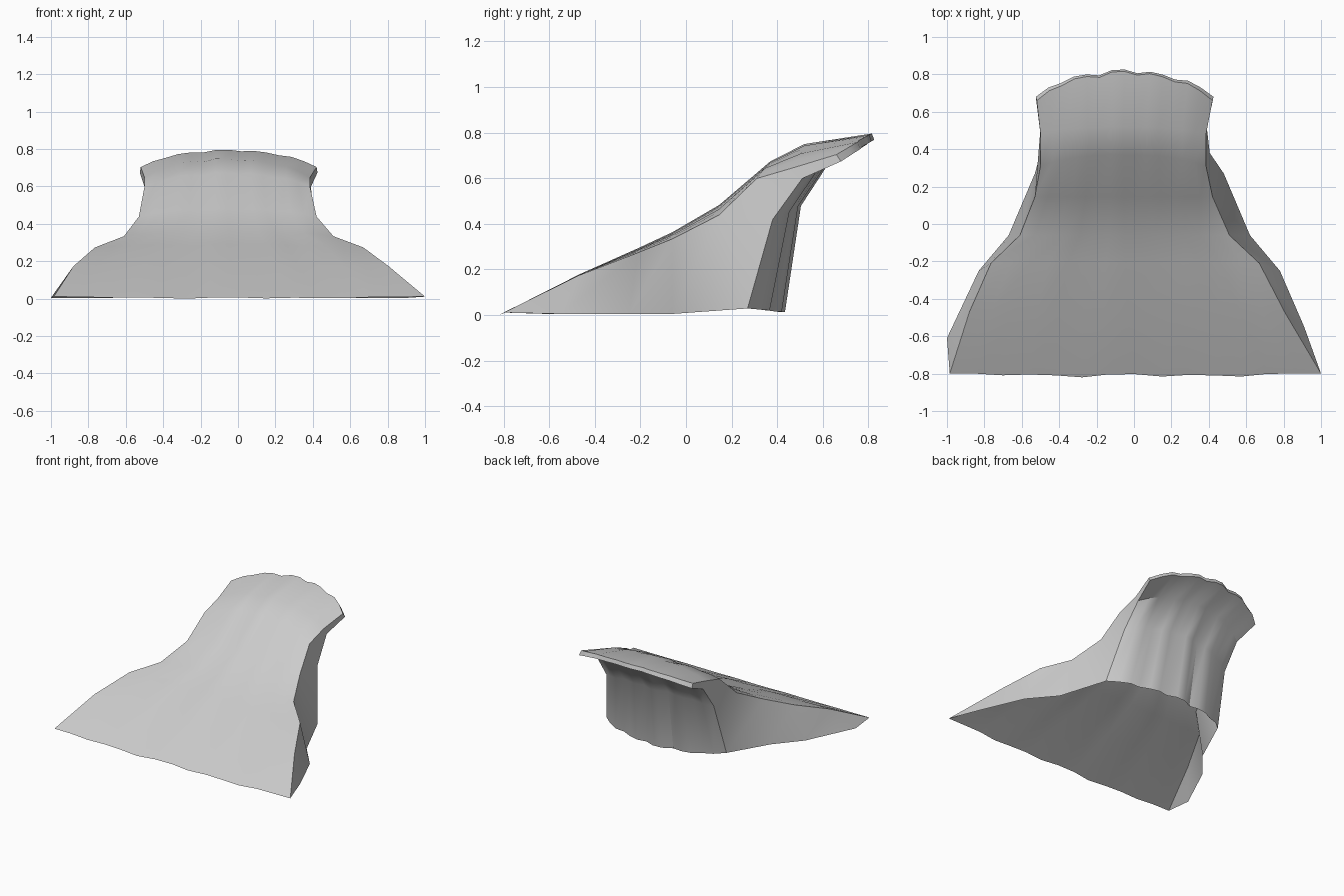
import bpy, bmesh, math

if "Cube" in bpy.data.objects:
    bpy.data.objects.remove(bpy.data.objects["Cube"])

COLS = 14
# Cross rows: x left, x right, y centre, z centre, y at ends, z at ends, ripple in y, ripple in z
ROWS = [
    (-.985, 1.00, -.81, .005, -.80, .012, .008, .003),   # front foot
    (-.880, .805, -.47, .175, -.47, .175, .0, .004),
    (-.765, .670, -.21, .290, -.21, .275, .0, .005),
    (-.610, .510, -.06, .360, -.06, .335, .0, .005),
    (-.530, .420, .145, .480, .145, .440, .0, .004),
    (-.500, .385, .37, .670, .31, .600, .0, .006),
    (-.500, .385, .52, .745, .48, .650, .0, .007),
    (-.520, .420, .805, .793, .66, .705, .012, .005),     # lip top edge
    (-.525, .425, .815, .765, .68, .675, .012, .005),     # lip lower edge
    (-.500, .390, .62, .670, .51, .600, .012, .004),      # under the lip
    (-.500, .405, .49, .480, .38, .420, .016, .0),
    (-.530, .480, .42, .015, .27, .030, .016, .0),        # back foot
]
# Foot of each side wall, matching rows 1..3
BASE = {0: [(-1.0, -.61), (-.83, -.25), (-.67, -.06)],
        1: [(.91, -.55), (.78, -.25), (.62, -.06)]}

bm = bmesh.new()


def make_row(xl, xr, yc, zc, ye, ze, ry, rz):
    out = []
    for c in range(COLS + 1):
        t = c / COLS
        s = abs(2 * t - 1) ** 2.6
        fade = math.sin(math.pi * t) ** 0.5 if 0 < c < COLS else 0
        wave = fade * (math.sin(c * 2.1 + .6) + .5 * math.sin(c * 1.1))
        out.append(bm.verts.new((xl + (xr - xl) * t,
                                 yc + (ye - yc) * s + ry * wave,
                                 zc + (ze - zc) * s + rz * wave)))
    return out


# Sloped top, overhanging lip and back wall in one sheet
rows = [make_row(*r) for r in ROWS]
for a, b in zip(rows, rows[1:]):
    for c in range(COLS):
        bm.faces.new((a[c], a[c + 1], b[c + 1], b[c]))

# Side walls
for side, col in ((0, 0), (1, COLS)):
    e = [r[col] for r in rows]
    foot = [bm.verts.new((x, y, .006)) for x, y in BASE[side]]
    faces = [(e[0], e[1], foot[0]),
             (e[1], e[2], foot[1], foot[0]),
             (e[2], e[3], foot[2], foot[1]),
             (e[3], e[4], e[11], foot[2]),
             (e[4], e[10], e[11]),
             (e[4], e[5], e[9], e[10]),
             (e[5], e[6], e[9]),
             (e[6], e[7], e[8], e[9])]
    for f in faces:
        bm.faces.new(f if side == 0 else f[::-1])

low = min(v.co.z for v in bm.verts)
for v in bm.verts:
    v.co.z -= low
bmesh.ops.recalc_face_normals(bm, faces=bm.faces)
# The sheet is open underneath: make sure the slope faces up
bm.faces.ensure_lookup_table()
bm.normal_update()
if bm.faces[COLS // 2].normal.z < 0:
    bmesh.ops.reverse_faces(bm, faces=bm.faces)

mesh = bpy.data.meshes.new("rock_ramp")
bm.to_mesh(mesh)
bm.free()
ramp = bpy.data.objects.new("rock_ramp", mesh)
bpy.context.collection.objects.link(ramp)
bpy.context.view_layer.objects.active = ramp
ramp.select_set(True)
bpy.ops.object.shade_smooth_by_angle(angle=math.radians(35))
